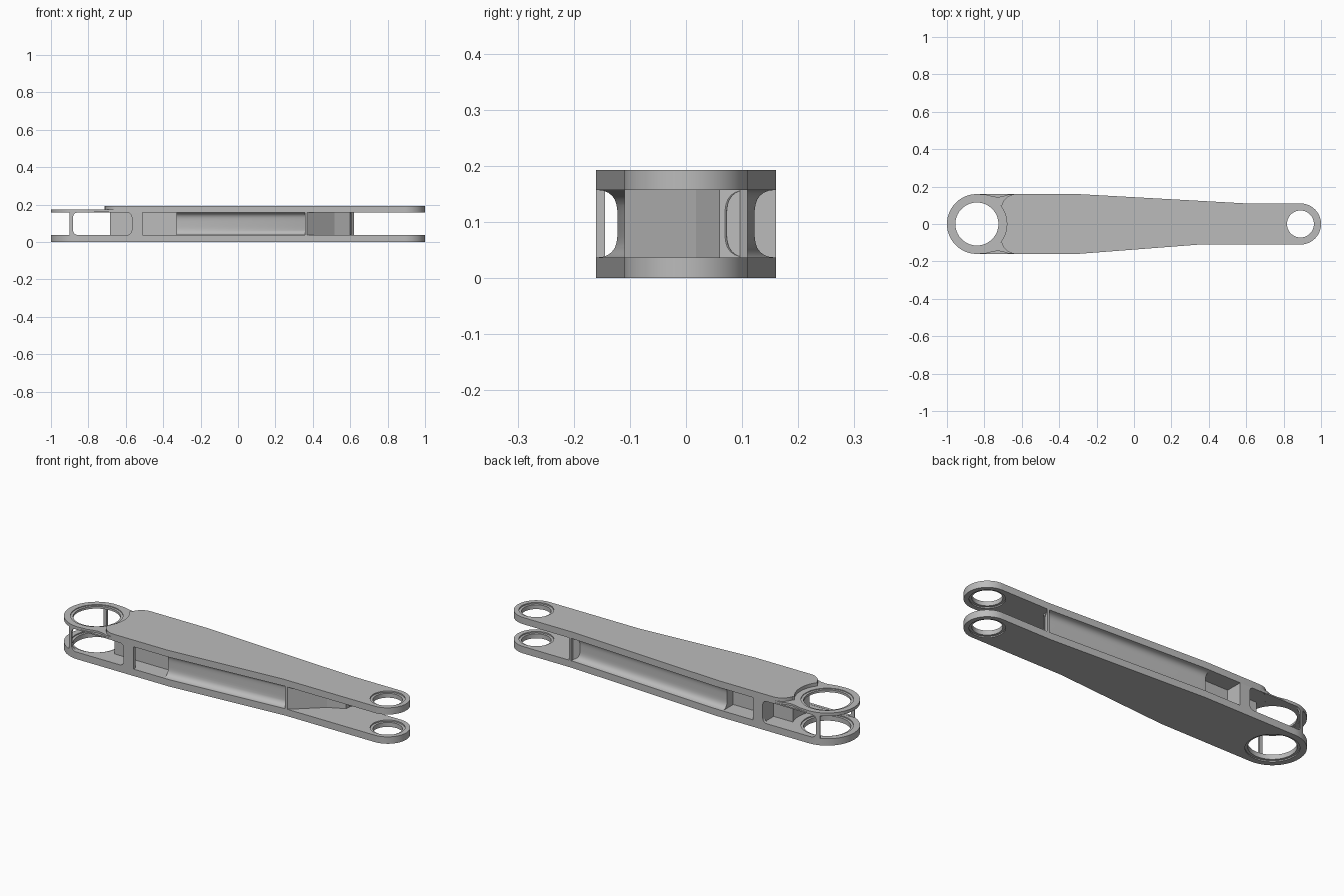
import bpy, bmesh, math
from mathutils import Matrix

if "Cube" in bpy.data.objects:
    bpy.data.objects.remove(bpy.data.objects["Cube"])

grey = bpy.data.materials.new("satin_grey")
grey.diffuse_color = (0.5, 0.5, 0.5, 1)
grey.use_nodes = True
grey.node_tree.nodes["Principled BSDF"].inputs["Base Color"].default_value = grey.diffuse_color

BX, BR = -0.84, 0.16      # big end centre and radius
SX, SR = 0.89, 0.11       # small end centre and radius
Z1, Z2, Z3 = 0.037, 0.157, 0.193   # lower plate top, upper plate underside, top


def arc(cx, cy, r, a0, a1, n):
    return [(cx + r * math.cos(math.radians(a0 + (a1 - a0) * i / n)),
             cy + r * math.sin(math.radians(a0 + (a1 - a0) * i / n))) for i in range(n + 1)]


def circle(cx, r, n=64):
    return arc(cx, 0, r, 0, 360, n)[:-1]


def round_rect(x0, x1, y0, y1, r):
    return (arc(x1 - r, y1 - r, r, 0, 90, 6) + arc(x0 + r, y1 - r, r, 90, 180, 6)
            + arc(x0 + r, y0 + r, r, 180, 270, 6) + arc(x1 - r, y0 + r, r, 270, 360, 6))


def finish(name, me):
    ob = bpy.data.objects.new(name, me)
    bpy.context.collection.objects.link(ob)
    me.materials.clear()
    me.materials.append(grey)
    return ob


def prism(name, loops, a, b, upright=False):
    """Extrude filled outlines with holes from a to b along z (or along y if upright)."""
    cu = bpy.data.curves.new(name, 'CURVE')
    cu.dimensions, cu.fill_mode, cu.extrude = '2D', 'BOTH', (b - a) / 2
    for pts in loops:
        sp = cu.splines.new('POLY')
        sp.points.add(len(pts) - 1)
        for p, q in zip(sp.points, pts):
            p.co = (q[0], q[1], 0, 1)
        sp.use_cyclic_u = True
    tmp = bpy.data.objects.new("tmp", cu)
    bpy.context.collection.objects.link(tmp)
    dg = bpy.context.evaluated_depsgraph_get()
    me = bpy.data.meshes.new_from_object(tmp.evaluated_get(dg))
    bpy.data.objects.remove(tmp)
    bm = bmesh.new()
    bm.from_mesh(me)
    bmesh.ops.remove_doubles(bm, verts=bm.verts, dist=1e-5)
    if upright:
        bm.transform(Matrix.Translation((0, (a + b) / 2, 0)) @ Matrix.Rotation(math.pi / 2, 4, 'X'))
    else:
        bm.transform(Matrix.Translation((0, 0, (a + b) / 2)))
    bmesh.ops.recalc_face_normals(bm, faces=bm.faces)
    bm.to_mesh(me)
    bm.free()
    return finish(name, me)


# Outline of the arm: big round end, taper, small round end
small_end = [(-0.3, -0.16), (0.35, -0.11)] + arc(SX, 0, SR, -90, 90, 32) + [(0.6, 0.11), (-0.3, 0.16)]
outline = arc(BX, 0, BR, 90, 270, 40) + small_end

# Lower plate and upper plate (upper one stops in a scooped edge before the big bore)
prism("lower_plate", [outline, circle(BX, 0.128), circle(SX, 0.085)], 0, Z1)
scoop = arc(BX, 0, 0.16, 38, -38, 16)
corner = arc(-0.63, 0.08, 0.08, 90, 165, 8)
scoop_edge = corner + scoop + [(x, -y) for x, y in reversed(corner)]
prism("upper_plate", [scoop_edge + small_end, circle(SX, 0.085)], Z2, Z3)

# Thinner upper ring with a waisted neck running under the upper plate
neck = [(-0.79, 0.157), (-0.755, 0.148), (-0.73, 0.144), (-0.70, 0.148), (-0.67, 0.159), (-0.6, 0.159)]
ring = arc(BX, 0, BR, 90, 270, 40) + [(x, -y) for x, y in neck] + \
    [(-0.6, -0.07), (-0.67, -0.05), (-0.67, 0.05), (-0.6, 0.07)] + neck[::-1]
prism("upper_ring", [ring, circle(BX, 0.128)], Z2 + 0.001, 0.175)

# Bearing lips inside the bores
for nm, cx, r0, r1, a, b in (("big_lower_lip", BX, 0.129, 0.115, 0.006, 0.031),
                             ("big_upper_lip", BX, 0.129, 0.115, 0.159, 0.171),
                             ("small_lower_lip", SX, 0.086, 0.072, 0.006, 0.03),
                             ("small_upper_lip", SX, 0.086, 0.072, 0.163, 0.186)):
    prism(nm, [circle(cx, r0), circle(cx, r1)], a, b)

# Core behind the big bore, with deep side pockets
prism("pocket_core", [arc(BX, 0, 0.17, 24, -24, 16) + [(-0.325, -0.07), (-0.325, 0.07)]], Z1, Z2)
prism("pocket_rib", [[(-0.57, 0.06), (-0.51, 0.06), (-0.51, 0.15), (-0.57, 0.15)]], Z1, Z2)

# Slanted end wall between the plates
prism("slanted_wall", [[(0.358, -0.11), (0.37, -0.11), (0.62, 0.11), (0.606, 0.11),
                        (0.6, 0.06), (0.358, -0.06)]], Z1, Z2)


# Main core with concave troughs along both sides
def edge(x, s):
    end = 0.6 if s > 0 else 0.35
    t = min(max((x + 0.3) / (end + 0.3), 0), 1)
    return s * (0.16 - 0.05 * t)


N = 16
prof = []
for i in range(N + 1):
    t = -math.cos(math.pi * i / N)
    prof.append(((Z1 + Z2) / 2 + t * (Z2 - Z1) / 2, 0.003 + 0.035 * (1 - t ** 4) ** 0.5))
bm = bmesh.new()
rows = []
for xf, xb in ((-0.33, -0.33), (-0.3, -0.3), (0.36, 0.606)):
    front = [bm.verts.new((xf, edge(xf, -1) + d, z)) for z, d in prof]
    back = [bm.verts.new((xb, edge(xb, 1) - d, z)) for z, d in reversed(prof)]
    rows.append(front + back)
n = len(rows[0])
for r, q in zip(rows, rows[1:]):
    for i in range(n):
        bm.faces.new((r[i], r[(i + 1) % n], q[(i + 1) % n], q[i]))
for r in (rows[0], rows[-1]):
    for i in range(N):
        bm.faces.new((r[i], r[i + 1], r[n - 2 - i], r[n - 1 - i]))
bmesh.ops.recalc_face_normals(bm, faces=bm.faces)
me = bpy.data.meshes.new("trough_core")
bm.to_mesh(me)
bm.free()
finish("trough_core", me)

# Thin side frames with rounded windows, trimmed to the arm outline
cutter = prism("outline_cutter", [outline], -0.1, 0.3)
cutter.hide_render = True
for nm, a, b in (("front_window_frame", -0.16, -0.144), ("back_window_frame", 0.144, 0.16)):
    frame = prism(nm, [[(-0.9, 0.03), (-0.51, 0.03), (-0.51, 0.165), (-0.9, 0.165)],
                       round_rect(-0.882, -0.568, 0.038, 0.158, 0.025)], a, b, True)
    mod = frame.modifiers.new("trim", 'BOOLEAN')
    mod.operation, mod.solver, mod.object = 'INTERSECT', 'EXACT', cutter
    bpy.context.view_layer.objects.active = frame
    bpy.ops.object.modifier_apply(modifier="trim")
bpy.data.objects.remove(cutter)

# Smooth the curved faces and keep the edges sharp
for ob in bpy.context.scene.objects:
    ob.select_set(True)
    bpy.context.view_layer.objects.active = ob
bpy.ops.object.shade_smooth_by_angle(angle=math.radians(30))
